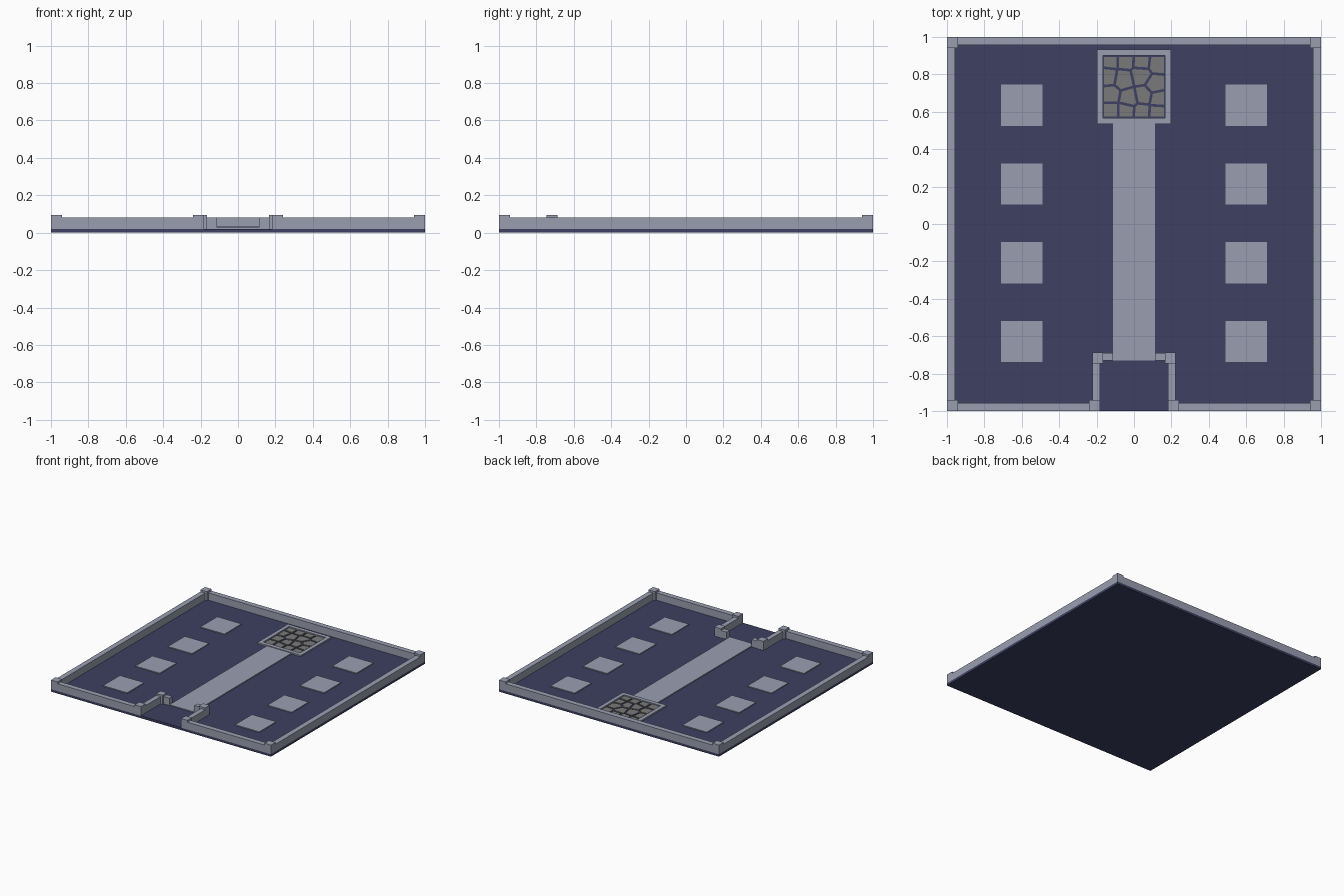
import bpy, bmesh
from mathutils import Vector

if "Cube" in bpy.data.objects:
    bpy.data.objects.remove(bpy.data.objects["Cube"])


def material(name, rgb):
    m = bpy.data.materials.new(name)
    m.diffuse_color = (*rgb, 1)
    m.use_nodes = True
    m.node_tree.nodes["Principled BSDF"].inputs["Base Color"].default_value = m.diffuse_color
    return m


NAVY = material("navy_ground", (0.048, 0.051, 0.122))
GREY = material("blue_grey_stone", (0.323, 0.345, 0.436))
PAVER = material("plain_grey_stone", (0.195, 0.195, 0.198))


def finish(bm, name, mat):
    bmesh.ops.recalc_face_normals(bm, faces=bm.faces)
    me = bpy.data.meshes.new(name)
    bm.to_mesh(me)
    bm.free()
    me.materials.append(mat)
    ob = bpy.data.objects.new(name, me)
    bpy.context.collection.objects.link(ob)
    return ob


def box(name, x, y, z, mat=GREY):
    """Box from (min, max) ranges."""
    bm = bmesh.new()
    bmesh.ops.create_cube(bm, size=1)
    for v in bm.verts:
        for i, (a, b) in enumerate((x, y, z)):
            v.co[i] = a if v.co[i] < 0 else b
    return finish(bm, name, mat)


def pair(name, x, y, z, mat=GREY):
    """Box on the left and its mirror image on the right."""
    box("left_" + name, x, y, z, mat)
    box("right_" + name, (-x[1], -x[0]), y, z, mat)


G, WALL, POST, SLAB = 0.02, 0.08, 0.095, 0.027

# Ground plate
box("ground", (-1, 1), (-1, 1), (0, G), NAVY)

# Perimeter walls and corner posts
box("back_wall", (-0.94, 0.94), (0.957, 1), (G, WALL))
pair("side_wall", (-1, -0.957), (-0.94, 0.94), (G, WALL))
pair("front_wall", (-0.94, -0.24), (-1, -0.957), (G, WALL))
pair("front_corner_post", (-1, -0.94), (-1, -0.94), (G, POST))
pair("back_corner_post", (-1, -0.94), (0.94, 1), (G, POST))

# Recessed entrance
pair("gate_post", (-0.24, -0.183), (-1, -0.94), (G, POST))
pair("entrance_wall", (-0.223, -0.183), (-0.94, -0.745), (G, WALL))
pair("inner_post", (-0.223, -0.165), (-0.745, -0.687), (G, POST))
pair("entrance_stub", (-0.165, -0.113), (-0.73, -0.69), (G, WALL))

# Central path and square slabs
box("path", (-0.112, 0.112), (-0.73, 0.535), (G, SLAB))
for i in range(4):
    cy = 0.635 - i * 0.421
    pair(f"slab_{i + 1}", (-0.71, -0.49), (cy - 0.11, cy + 0.11), (G, SLAB))

# Frame around the paved square
for name, y in (("front", (0.535, 0.568)), ("back", (0.9, 0.932))):
    box(name + "_frame_bar", (-0.198, 0.198), y, (G, 0.032))
pair("frame_bar", (-0.198, -0.167), (0.568, 0.9), (G, 0.032))

# Irregular pavers: each seed keeps the area nearest to it, minus a joint
SEEDS = [(-.13, .875), (-.045, .875), (.04, .87), (.125, .86),
         (-.14, .79), (-.055, .775), (.035, .795), (.115, .745),
         (-.13, .69), (-.025, .67), (.05, .685), (.13, .67),
         (-.13, .605), (-.04, .605), (.04, .60), (.125, .595)]
SEEDS = [Vector((x, y, 0)) for x, y in SEEDS]
bm = bmesh.new()
for s in SEEDS:
    cell = bmesh.new()
    corners = [(-.16, .574), (.16, .574), (.16, .894), (-.16, .894)]
    cell.faces.new([cell.verts.new((x, y, SLAB)) for x, y in corners])
    for o in SEEDS:
        if o == s:
            continue
        n = (o - s).normalized()
        bmesh.ops.bisect_plane(
            cell, geom=cell.verts[:] + cell.edges[:] + cell.faces[:],
            plane_co=(s + o) / 2 - n * 0.007, plane_no=n, clear_outer=True)
    for f in cell.faces:
        top = [bm.verts.new(v.co) for v in f.verts]
        low = [bm.verts.new((v.co.x, v.co.y, G)) for v in f.verts]
        bm.faces.new(top)
        bm.faces.new(low[::-1])
        for i in range(len(top)):
            j = (i + 1) % len(top)
            bm.faces.new((top[i], low[i], low[j], top[j]))
    cell.free()
finish(bm, "pavers", PAVER)
